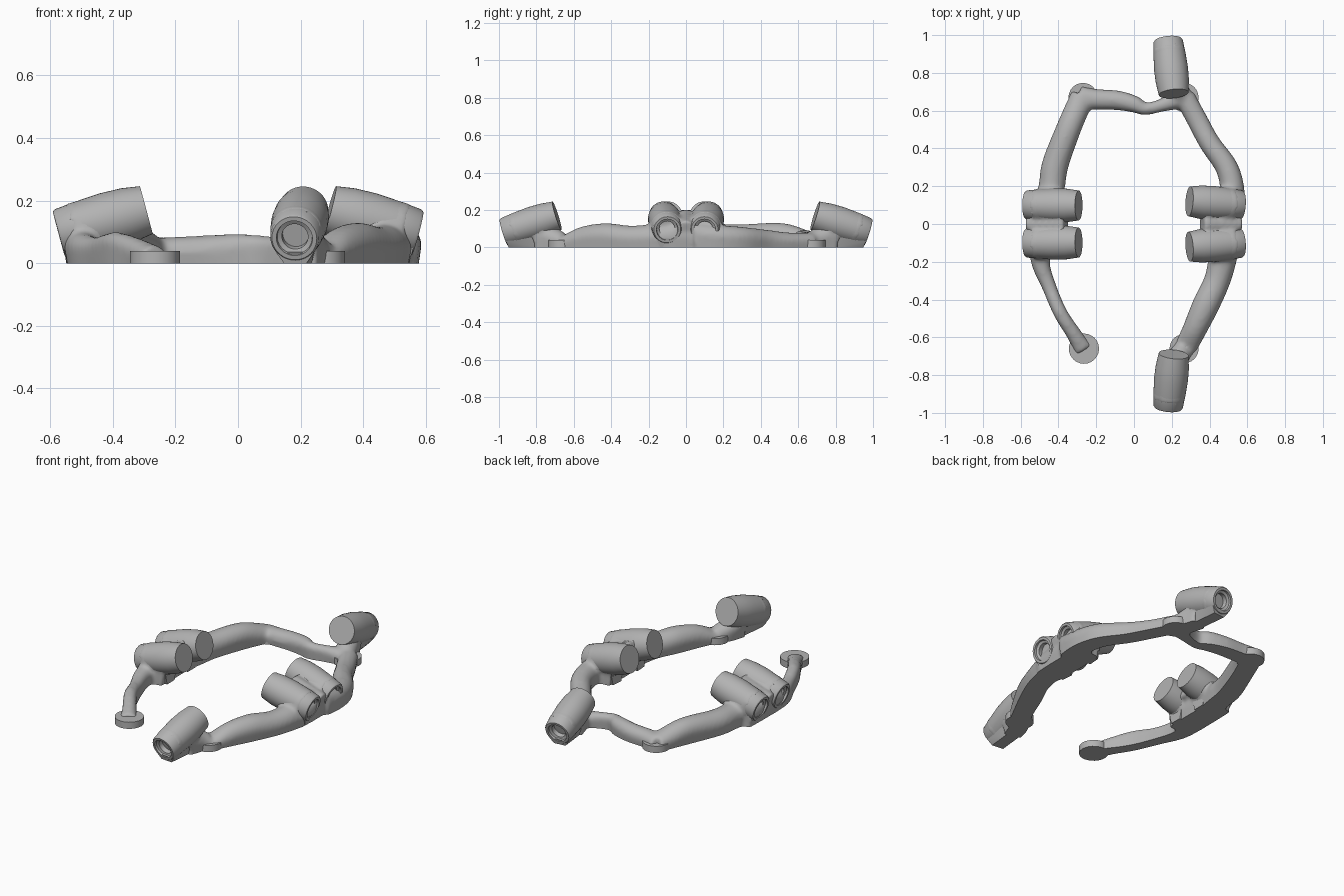
import bpy, bmesh, math
from mathutils import Vector

cube = bpy.data.objects.get("Cube")
if cube:
    bpy.data.objects.remove(cube, do_unlink=True)

grey = bpy.data.materials.new("plain grey")
grey.use_nodes = True
grey.diffuse_color = (0.45, 0.45, 0.45, 1)
grey.node_tree.nodes["Principled BSDF"].inputs["Base Color"].default_value = (0.45, 0.45, 0.45, 1)


def finish(bm, name, angle=40):
    bmesh.ops.recalc_face_normals(bm, faces=bm.faces)
    mesh = bpy.data.meshes.new(name)
    bm.to_mesh(mesh)
    bm.free()
    obj = bpy.data.objects.new(name, mesh)
    bpy.context.collection.objects.link(obj)
    mesh.materials.append(grey)
    bpy.ops.object.select_all(action='DESELECT')
    obj.select_set(True)
    bpy.context.view_layer.objects.active = obj
    bpy.ops.object.shade_smooth_by_angle(angle=math.radians(angle))
    return obj


def spline(pts, steps=8):
    """Catmull-Rom through points of any size."""
    pts = [Vector(p) for p in pts]
    ext = [2 * pts[0] - pts[1]] + pts + [2 * pts[-1] - pts[-2]]
    out = []
    for a, b, c, d in zip(ext, ext[1:], ext[2:], ext[3:]):
        for i in range(steps):
            t = i / steps
            out.append(0.5 * (2 * b + (c - a) * t + (2 * a - 5 * b + 4 * c - d) * t * t
                              + (3 * b - a - 3 * c + d) * t ** 3))
    return out + [pts[-1]]


def bridge(bm, rings):
    """Skin a row of equal rings and close both ends."""
    n = len(rings[0])
    for r, s in zip(rings, rings[1:]):
        for i in range(n):
            bm.faces.new((r[i], r[(i + 1) % n], s[(i + 1) % n], s[i]))
    bm.faces.new(rings[0])
    bm.faces.new(rings[-1][::-1])


def arm(bm, pts):
    """Arched limb; each point is x, y, half width, height."""
    path = spline([p[:2] + (0,) for p in pts])
    size = spline([(p[2], p[3], 0) for p in pts])
    rings = []
    for i, (p, s) in enumerate(zip(path, size)):
        along = (path[min(i + 1, len(path) - 1)] - path[max(i - 1, 0)]).normalized()
        side = Vector((-along.y, along.x, 0))
        w, h = s.x, s.y
        rise = min(w, h * 0.6)
        section = [(-0.75 * w, -0.05)]
        for k in range(13):
            a = math.pi * (1 - k / 12)
            section.append((w * math.cos(a), h - rise + rise * math.sin(a)))
        section.append((0.75 * w, -0.05))
        rings.append([bm.verts.new(p + side * u + Vector((0, 0, v))) for u, v in section])
    bridge(bm, rings)


def rod(bm, a, b, r):
    a, b = Vector(a), Vector(b)
    turn = (b - a).to_track_quat('Z', 'Y')
    rings = [[bm.verts.new(p + turn @ Vector((r * math.cos(k * math.tau / 24),
                                              r * math.sin(k * math.tau / 24), 0)))
              for k in range(24)] for p in (a, b)]
    bridge(bm, rings)


# Nozzle positions: outer mouth and inner end
nozzles = {
    "front_nozzle": ((0.18, -0.974, 0.08), (0.21, -0.69, 0.17)),
    "back_nozzle": ((0.18, 0.974, 0.08), (0.21, 0.69, 0.17)),
}
for sx, label, spread in ((1, "left", 0.12), (-1, "right", 0.098)):
    for sy, end in ((1, "back"), (-1, "front")):
        nozzles[f"{label}_{end}_nozzle"] = ((sx * 0.573, sy * 0.1, 0.095),
                                            (sx * 0.293, sy * spread, 0.17))

# Soft frame: arms, side blocks and bridges fused into one skin
bm = bmesh.new()
arm(bm, [(-0.265, -0.67, 0.05, 0.055), (-0.32, -0.58, 0.04, 0.08), (-0.39, -0.47, 0.037, 0.1),
         (-0.45, -0.33, 0.038, 0.085), (-0.495, -0.2, 0.05, 0.1), (-0.49, -0.05, 0.07, 0.14)])
arm(bm, [(-0.46, 0.05, 0.07, 0.14), (-0.435, 0.2, 0.07, 0.125), (-0.415, 0.32, 0.071, 0.125),
         (-0.34, 0.52, 0.066, 0.13), (-0.27, 0.68, 0.065, 0.08)])
arm(bm, [(-0.29, 0.67, 0.06, 0.08), (-0.2, 0.66, 0.055, 0.085), (-0.09, 0.655, 0.052, 0.09),
         (0.0, 0.635, 0.045, 0.095), (0.06, 0.61, 0.033, 0.09), (0.15, 0.63, 0.035, 0.085),
         (0.26, 0.67, 0.06, 0.08)])
arm(bm, [(0.27, 0.67, 0.055, 0.08), (0.335, 0.55, 0.055, 0.08), (0.4, 0.43, 0.056, 0.095),
         (0.49, 0.3, 0.06, 0.11), (0.52, 0.18, 0.065, 0.12), (0.51, 0.05, 0.07, 0.14)])
arm(bm, [(0.27, -0.66, 0.06, 0.06), (0.32, -0.56, 0.064, 0.11), (0.38, -0.43, 0.072, 0.13),
         (0.44, -0.3, 0.07, 0.117), (0.47, -0.18, 0.075, 0.125), (0.49, -0.05, 0.07, 0.14)])
for s in (-1, 1):
    arm(bm, [(s * 0.47, -0.17, 0.085, 0.13), (s * 0.47, 0, 0.09, 0.15), (s * 0.47, 0.17, 0.085, 0.13)])
    rod(bm, (s * 0.56, 0, 0.09), (s * 0.36, 0, 0.155), 0.055)
    arm(bm, [(0.27, s * 0.66, 0.05, 0.08), (0.23, s * 0.71, 0.06, 0.11), (0.2, s * 0.8, 0.06, 0.13)])
for name, (mouth, inner) in nozzles.items():
    a, b = Vector(mouth), Vector(inner)
    rod(bm, a.lerp(b, 0.15), a.lerp(b, 0.75), 0.086)
frame = finish(bm, "frame")
remesh = frame.modifiers.new("fuse", 'REMESH')
remesh.mode, remesh.voxel_size = 'VOXEL', 0.011
soften = frame.modifiers.new("soften", 'SMOOTH')
soften.factor, soften.iterations = 0.5, 8
for m in ("fuse", "soften"):
    bpy.ops.object.modifier_apply(modifier=m)

# Flat underside on the ground
bm = bmesh.new()
bm.from_mesh(frame.data)
cut = bmesh.ops.bisect_plane(bm, geom=bm.verts[:] + bm.edges[:] + bm.faces[:],
                             plane_co=(0, 0, 0), plane_no=(0, 0, 1), clear_inner=True)
rim = [e for e in cut["geom_cut"] if isinstance(e, bmesh.types.BMEdge)]
bmesh.ops.triangle_fill(bm, edges=rim, use_beauty=True)
bpy.data.objects.remove(frame, do_unlink=True)
finish(bm, "frame", 50)

# Nozzles: turned barrels with a stepped bore, each on a tapered keel
PROFILE = [(0, 0.2), (0.042, 0.2), (0.042, 0.018), (0.056, 0.012), (0.058, 0), (0.072, 0),
           (0.078, 0.008), (0.085, 0.08), (0.09, 0.16), (0.088, 0.23), (0.079, 1), (0, 1)]
for name, (mouth, inner) in nozzles.items():
    a, b = Vector(mouth), Vector(inner)
    axis = (b - a).normalized()
    turn = axis.to_track_quat('Z', 'Y')
    length = (b - a).length
    bm = bmesh.new()
    verts = [bm.verts.new((r, 0, min(t, length))) for r, t in PROFILE]
    edges = [bm.edges.new(pair) for pair in zip(verts, verts[1:])]
    bmesh.ops.spin(bm, geom=verts + edges, axis=(0, 0, 1), cent=(0, 0, 0),
                   angle=math.tau, steps=40, use_duplicate=False)
    bmesh.ops.remove_doubles(bm, verts=bm.verts, dist=0.0005)
    for v in bm.verts:
        v.co = a + turn @ v.co
        v.co.z = max(v.co.z, 0)
    finish(bm, name, 35)

    flat = Vector((axis.x, axis.y, 0)).normalized()
    side = Vector((-flat.y, flat.x, 0))
    lean = -axis.z / axis.dot(flat)
    bm = bmesh.new()
    for reach in (0.004, 0.2):
        for half, drop in ((0.06, 0.048), (0.036, None)):
            p = a + axis * reach
            depth = p.z if drop is None else drop
            run = -lean * depth if reach < 0.1 else 0
            for s in (-1, 1):
                bm.verts.new(p + flat * run + side * s * half - Vector((0, 0, depth)))
    bmesh.ops.convex_hull(bm, input=bm.verts)
    finish(bm, name.replace("nozzle", "keel"), 30)

# Round feet
for name, x, y, r in (("front_right_foot", -0.265, -0.66, 0.08), ("back_right_foot", -0.27, 0.67, 0.077),
                      ("back_left_foot", 0.265, 0.67, 0.077), ("front_left_foot", 0.265, -0.66, 0.077)):
    bm = bmesh.new()
    rod(bm, (x, y, 0), (x, y, 0.04), r)
    finish(bm, name)
